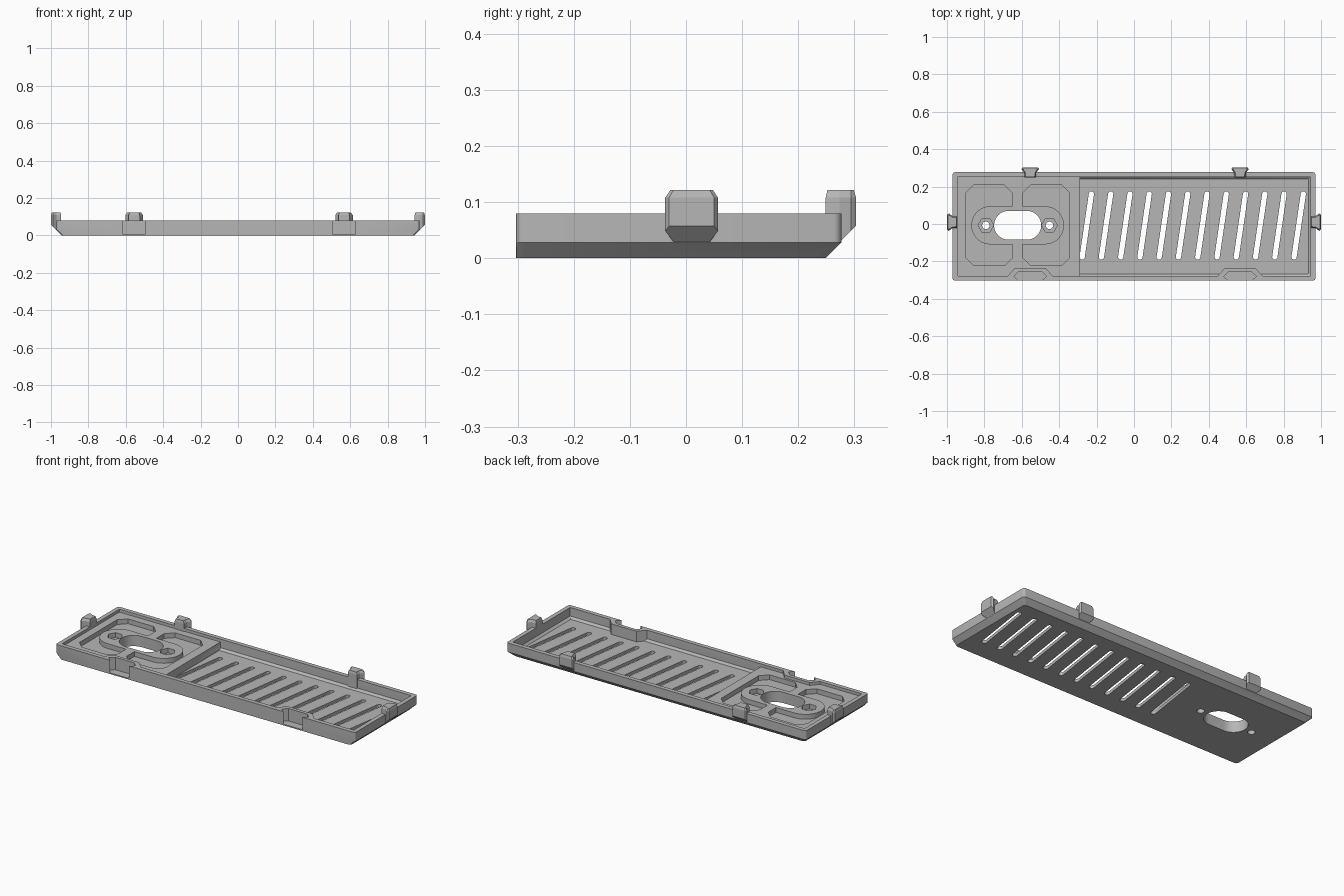
import bpy, bmesh
from math import cos, sin, pi, atan2, radians
from mathutils import Vector

old = bpy.data.objects.get("Cube")
if old:
    bpy.data.objects.remove(old)

grey = bpy.data.materials.new("plain grey")
grey.use_nodes = True
colour = (0.47, 0.47, 0.47, 1)
grey.diffuse_color = colour
grey.node_tree.nodes["Principled BSDF"].inputs["Base Color"].default_value = colour


def rect(x0, x1, y0, y1, r, n=4):
    """Outline of a rectangle with rounded (n > 1) or chamfered (n = 1) corners."""
    pts = []
    corners = [(x1 - r, y1 - r), (x0 + r, y1 - r), (x0 + r, y0 + r), (x1 - r, y0 + r)]
    for k, (cx, cy) in enumerate(corners):
        for i in range(n + 1):
            a = (k + i / n) * pi / 2
            pts.append((cx + r * cos(a), cy + r * sin(a)))
    return pts


def disc(x, y, r, n):
    return [(x + r * cos(2 * pi * i / n), y + r * sin(2 * pi * i / n)) for i in range(n)]


def mirrored(half, cx):
    """Closed outline from one half, mirrored about x = cx."""
    return [(cx + x, y) for x, y in half] + [(cx - x, y) for x, y in reversed(half)]


def loft(name, *rings):
    """Solid through stacked outlines, each given as (outline, z)."""
    bm = bmesh.new()
    loops = [[bm.verts.new((x, y, z)) for x, y in pts] for pts, z in rings]
    bm.faces.new(loops[0])
    bm.faces.new(loops[-1])
    for a, b in zip(loops, loops[1:]):
        for i in range(len(a)):
            j = (i + 1) % len(a)
            bm.faces.new((a[i], a[j], b[j], b[i]))
    bmesh.ops.remove_doubles(bm, verts=bm.verts, dist=1e-5)
    bmesh.ops.recalc_face_normals(bm, faces=bm.faces)
    mesh = bpy.data.meshes.new(name)
    bm.to_mesh(mesh)
    bm.free()
    mesh.materials.append(grey)
    ob = bpy.data.objects.new(name, mesh)
    bpy.context.collection.objects.link(ob)
    return ob


def combine(target, tool, operation="DIFFERENCE"):
    tool.hide_render = True
    mod = target.modifiers.new("combine", "BOOLEAN")
    mod.operation, mod.solver, mod.object = operation, "EXACT", tool
    bpy.context.view_layer.objects.active = target
    bpy.ops.object.modifier_apply(modifier=mod.name)
    bpy.data.objects.remove(tool)


# Tray shell, chamfered below on the back and both ends
W, FRONT, BACK, TOP = 0.97, -0.303, 0.277, 0.08
CH, WALL, DECK, FLOOR = 0.028, 0.025, 0.063, 0.018
outer = rect(-W, W, FRONT, BACK, 0.014)
tray = loft("tray", (rect(-W + CH, W - CH, FRONT, BACK - CH, 0.014), 0), (outer, CH), (outer, TOP))

# Shallow recess under the rim, then the deep bay right of the raised deck
ix, iy0, iy1 = W - WALL, FRONT + WALL, BACK - WALL
rim = rect(-ix, ix, iy0, iy1, 0.006, 2)
combine(tray, loft("rim_cut", (rim, DECK), (rim, 0.2)))
bay = rect(-0.29, ix, iy0, iy1, 0.004, 2)
bay_low = rect(-0.29, ix - 0.012, iy0 + 0.012, iy1 - 0.012, 0.004, 2)
combine(tray, loft("bay_cut", (bay_low, FLOOR), (bay, FLOOR + 0.012), (bay, 0.2)))

# Deck pockets with a raised capsule boss across them
MX, MY = -0.622, -0.007
for x0, x1 in ((-0.9, -0.65), (-0.595, -0.345)):
    pocket = rect(x0, x1, -0.222, 0.208, 0.042, 1)
    combine(tray, loft("pocket_cut", (pocket, 0.035), (pocket, 0.2)))
boss = rect(MX - 0.248, MX + 0.248, MY - 0.102, MY + 0.102, 0.102, 10)
combine(tray, loft("boss", (boss, 0.02), (boss, DECK)), "UNION")

# Central opening, screw holes and hexagonal nut seats
hole = rect(MX - 0.126, MX + 0.126, MY - 0.077, MY + 0.077, 0.077, 10)
combine(tray, loft("opening_cut", (hole, -0.1), (hole, 0.2)))
for s in (-1, 1):
    screw = disc(MX + s * 0.17, MY, 0.02, 20)
    seat = disc(MX + s * 0.17, MY, 0.042, 6)
    combine(tray, loft("screw_cut", (screw, -0.1), (screw, 0.2)))
    combine(tray, loft("nut_cut", (seat, 0.035), (seat, 0.2)))

# Slanted ventilation slots
lean = atan2(0.05, 0.34)
for i in range(12):
    cx = -0.2525 + i * 0.103
    slot = [(cx + x * cos(lean) + y * sin(lean), -0.008 + y * cos(lean) - x * sin(lean))
            for x, y in rect(-0.014, 0.014, -0.184, 0.184, 0.014, 6)]
    combine(tray, loft("slot_cut", (slot, -0.1), (slot, FLOOR + 0.001)))

# Dovetail sockets in the front wall, with a thicker wall behind each
CLIPS = (-0.555, 0.567)
for cx in CLIPS:
    pad = mirrored([(0.12, FRONT + 0.01), (0.12, iy0), (0.082, -0.235)], cx)
    combine(tray, loft("socket_wall", (pad, 0.01), (pad, TOP)), "UNION")
    socket = mirrored([(0.0615, -0.35), (0.0615, FRONT), (0.0875, -0.28), (0.0615, -0.255)], cx)
    combine(tray, loft("socket_cut", (socket, 0.007), (socket, 0.2)))


# Dovetail clips on the back and both ends, undercut at 45 degrees
def clip(name, x, y, turn):
    half = [(0.03, -0.025), (0.032, 0), (0.047, 0.02), (0.04, 0.029)]
    section = mirrored(half, 0)
    crown = [(px * 0.8, min(py, 0.022)) for px, py in section]
    crown = [(px, py if abs(py) < 0.021 else py + (0.003 if abs(px) < 0.034 else -0.004))
             for px, py in crown]
    ob = loft(name, (section, 0), (section, 0.108), (crown, 0.122))
    bm = bmesh.new()
    bm.from_mesh(ob.data)
    cut = bmesh.ops.bisect_plane(bm, geom=bm.verts[:] + bm.edges[:] + bm.faces[:],
                                 plane_co=Vector((0, 0, CH + 0.0005)),
                                 plane_no=Vector((0, 1, -1)), clear_outer=True)
    edges = [e for e in cut["geom_cut"] if isinstance(e, bmesh.types.BMEdge)]
    bmesh.ops.holes_fill(bm, edges=edges)
    bmesh.ops.recalc_face_normals(bm, faces=bm.faces)
    bm.to_mesh(ob.data)
    bm.free()
    ob.location = (x, y, 0)
    ob.rotation_euler.z = turn


clip("back_clip_right", CLIPS[0], BACK - 0.003, 0)
clip("back_clip_left", CLIPS[1], BACK - 0.003, 0)
clip("end_clip_right", -W, 0.01, pi / 2)
clip("end_clip_left", W, 0.01, -pi / 2)

# Smooth only the rounded corners and holes
bpy.ops.object.select_all(action="DESELECT")
tray.select_set(True)
bpy.context.view_layer.objects.active = tray
bpy.ops.object.shade_smooth_by_angle(angle=radians(25))
